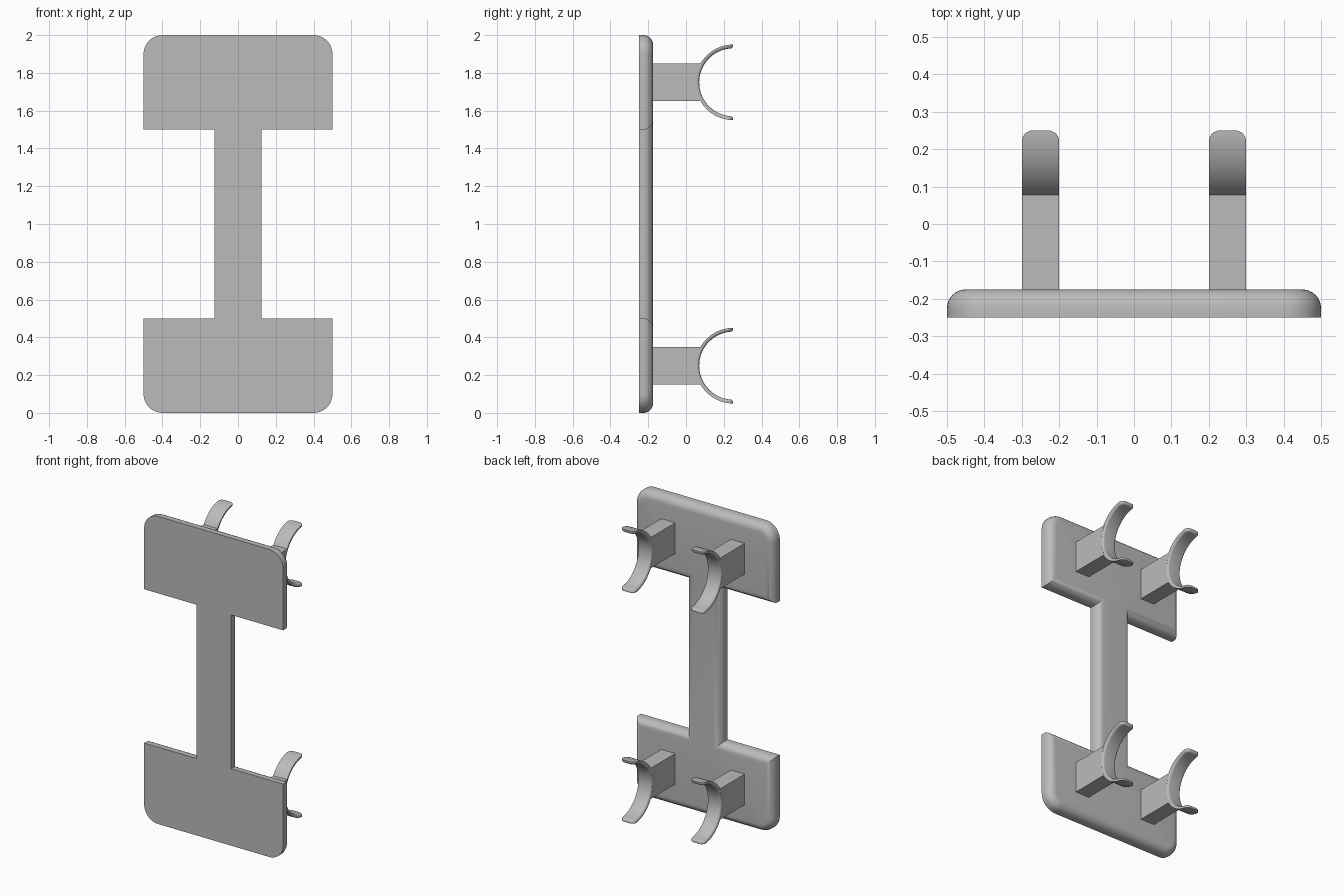
import bpy, bmesh
from math import sin, cos, pi, radians

if "Cube" in bpy.data.objects:
    bpy.data.objects.remove(bpy.data.objects["Cube"])

grey = bpy.data.materials.new("plain grey")
grey.use_nodes = True
colour = (0.5, 0.5, 0.5, 1)
grey.diffuse_color = colour
grey.node_tree.nodes["Principled BSDF"].inputs["Base Color"].default_value = colour

RING_Y, RING_R = 0.25, 0.2          # clip axis and outer radius


def finish(bm, name):
    bmesh.ops.recalc_face_normals(bm, faces=bm.faces)
    mesh = bpy.data.meshes.new(name)
    bm.to_mesh(mesh)
    bm.free()
    mesh.materials.append(grey)
    ob = bpy.data.objects.new(name, mesh)
    bpy.context.collection.objects.link(ob)
    bpy.ops.object.select_all(action='DESELECT')
    ob.select_set(True)
    bpy.context.view_layer.objects.active = ob
    bpy.ops.object.shade_smooth_by_angle(angle=radians(35))
    return ob


def prism(points, direction):
    """Closed solid from a planar outline swept along a direction."""
    bm = bmesh.new()
    face = bm.faces.new([bm.verts.new(p) for p in points])
    out = bmesh.ops.extrude_face_region(bm, geom=[face], use_keep_orig=True)
    moved = [v for v in out["geom"] if isinstance(v, bmesh.types.BMVert)]
    bmesh.ops.translate(bm, verts=moved, vec=direction)
    bmesh.ops.recalc_face_normals(bm, faces=bm.faces)
    return bm


# Back plate: two wide panels joined by a narrow stem, rounded on the rear rim
corner = [radians(90 * k / 10) for k in range(11)]
quarter = [(0.125, 0.5), (0.5, 0.5)]
quarter += [(0.4 + 0.1 * cos(a), 0.1 - 0.1 * sin(a)) for a in corner]
right = quarter + [(-x, z) for x, z in reversed(quarter)]
outline = right + [(x, 2 - z) for x, z in reversed(right)]
bm = prism([(x, -0.25, z) for x, z in outline], (0, 0.075, 0))
rim = [e for e in bm.edges if all(v.co.y > -0.2 for v in e.verts)]
bmesh.ops.bevel(bm, geom=rim, offset=0.05, offset_type='OFFSET', segments=8,
                profile=0.5, affect='EDGES')
finish(bm, "back_plate")


def clip_outline(inset):
    """Rounded strip outline as (arc length, half width) rows."""
    r, half, length = 0.03 - inset, 0.05 - inset, RING_R * pi / 2 - inset
    end = [(-length + r * (1 - cos(a)), half - r + r * sin(a)) for a in corner]
    reach = length - r
    middle = [(-reach + 2 * reach * k / 32, half) for k in range(1, 32)]
    return end + middle + [(-s, w) for s, w in reversed(end)]


def clip(name, x, z):
    """Half ring strip with softened inner edges."""
    bm = bmesh.new()
    layers = [(0, 0)]
    for k in range(6):
        a = pi / 2 * k / 5
        layers.append((0.005 + 0.015 * sin(a), 0.015 * (1 - cos(a))))
    loops = []
    for depth, inset in layers:
        rows = clip_outline(inset)
        ring = rows + [(s, -w) for s, w in reversed(rows)]
        rad = RING_R - depth
        loops.append([bm.verts.new((x + w, RING_Y - rad * cos(s / RING_R),
                                    z + rad * sin(s / RING_R))) for s, w in ring])
    n = len(loops[0])
    for a, b in zip(loops, loops[1:]):
        for i in range(n):
            j = (i + 1) % n
            bm.faces.new((a[i], a[j], b[j], b[i]))
    for loop in (loops[0], loops[-1]):
        for i in range(n // 2 - 1):
            bm.faces.new((loop[i], loop[i + 1], loop[n - 2 - i], loop[n - 1 - i]))
    finish(bm, name)


def block(name, x, z):
    """Square arm whose end follows the ring."""
    rad = 0.192
    ends = [-0.1 + 0.2 * k / 12 for k in range(13)]
    side = [(-0.18, 0.1), (-0.18, -0.1)]
    side += [(RING_Y - (rad ** 2 - h ** 2) ** 0.5, h) for h in ends]
    finish(prism([(x - 0.05, y, z + h) for y, h in side], (0.1, 0, 0)), name)


# Four holders
for level, z in (("lower", 0.25), ("upper", 1.75)):
    for hand, x in (("left", 0.25), ("right", -0.25)):
        block(f"{level}_{hand}_arm", x, z)
        clip(f"{level}_{hand}_clip", x, z)
